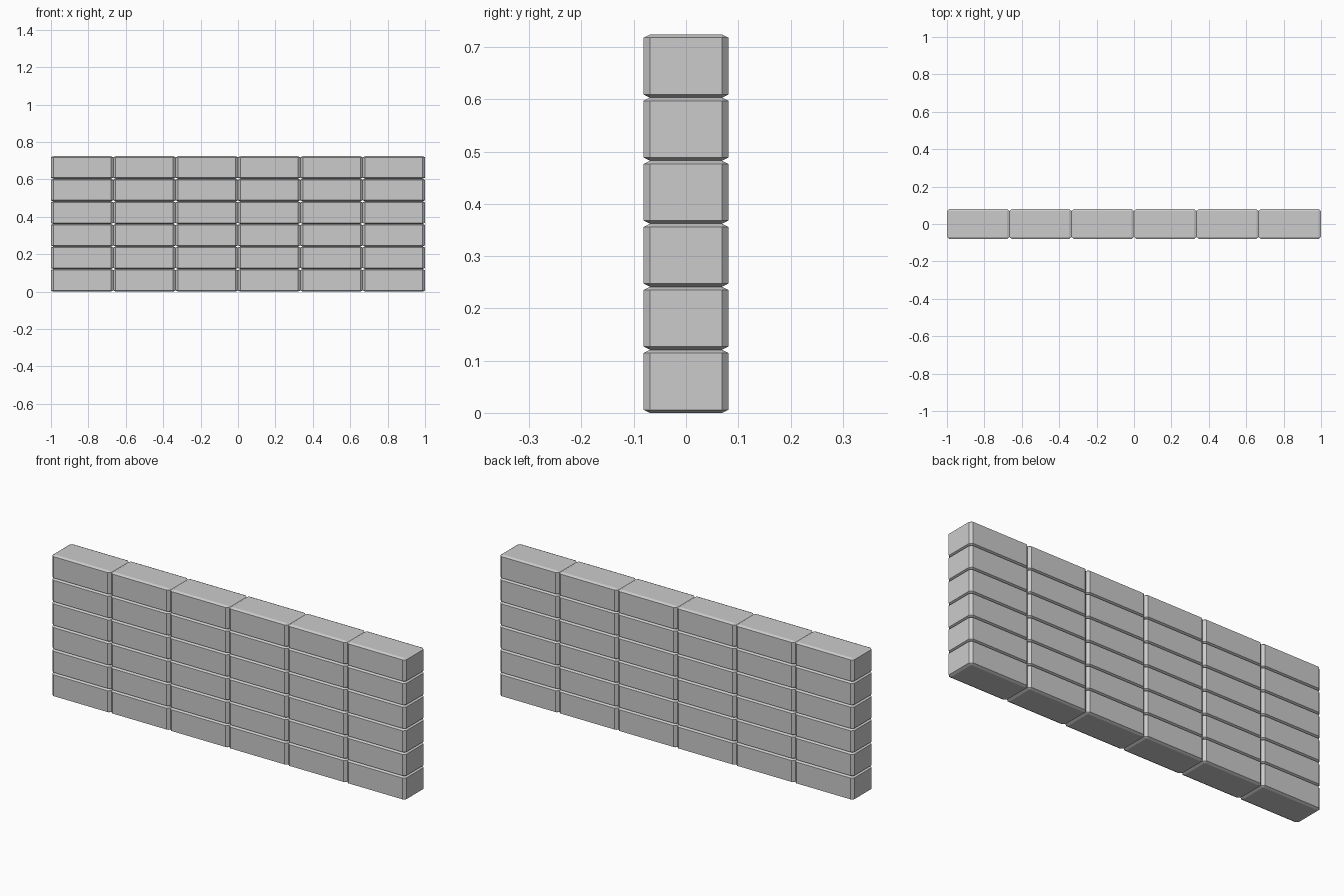
import bpy, bmesh
from mathutils import Vector

if "Cube" in bpy.data.objects:
    bpy.data.objects.remove(bpy.data.objects["Cube"])

COLS, ROWS = 6, 6
L, D, H = 2.0 / COLS, 0.162, 0.724 / ROWS      # brick size
CHAMFER = Vector((0.013, 0.012, 0.006))        # chamfer per axis

# One chamfered brick: even bevel on a pre-stretched box, then scaled so the
# chamfer gets its own size along each axis
w = 0.1
scale = CHAMFER / w
bm = bmesh.new()
bmesh.ops.create_cube(bm, size=1)
bmesh.ops.scale(bm, vec=(L / scale.x, D / scale.y, H / scale.z), verts=bm.verts)
bmesh.ops.bevel(bm, geom=bm.edges[:], offset=w, segments=1,
                profile=0.5, affect='EDGES')
bmesh.ops.scale(bm, vec=scale, verts=bm.verts)
bmesh.ops.recalc_face_normals(bm, faces=bm.faces)
mesh = bpy.data.meshes.new("brick")
bm.to_mesh(mesh)
bm.free()

# Stacked wall: a full grid of bricks
for r in range(ROWS):
    for c in range(COLS):
        brick = bpy.data.objects.new(f"brick_row{r + 1}_col{c + 1}", mesh)
        brick.location = (-1 + L * (c + 0.5), 0, H * (r + 0.5))
        bpy.context.collection.objects.link(brick)
